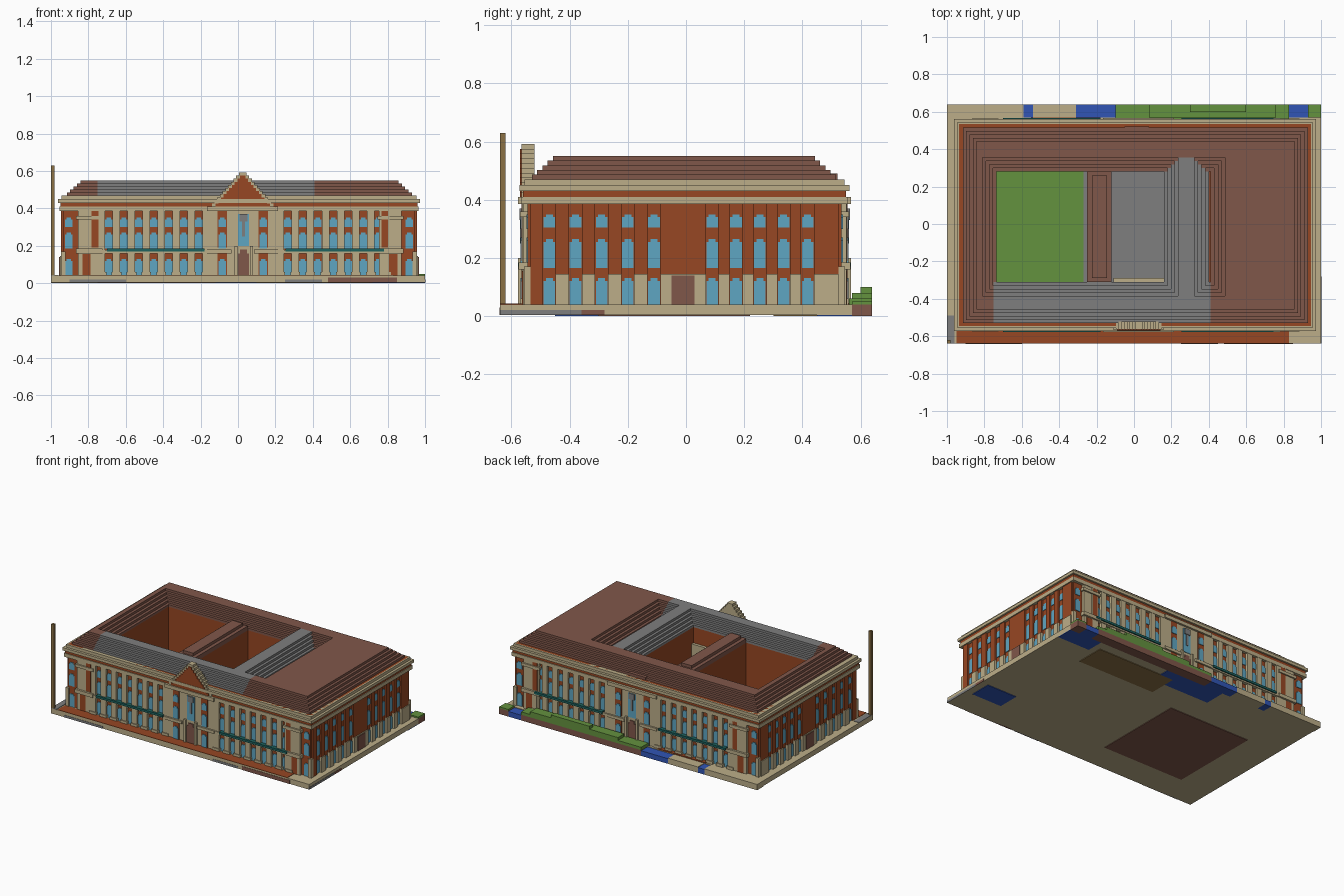
import bpy
import bmesh

default_cube = bpy.data.objects.get("Cube")
if default_cube:
    bpy.data.objects.remove(default_cube, do_unlink=True)


def linear(channel):
    value = channel / 255
    return value / 12.92 if value <= 0.04045 else ((value + 0.055) / 1.055) ** 2.4


def material(name, hexcode):
    rgb = [linear(channel) for channel in bytes.fromhex(hexcode)]
    mat = bpy.data.materials.new(name)
    mat.use_nodes = True
    mat.diffuse_color = (*rgb, 1)
    mat.node_tree.nodes["Principled BSDF"].inputs["Base Color"].default_value = (*rgb, 1)
    return mat


sandstone = material("sandstone", "bcae89")
brick = material("brick", "974723")
roof_brown = material("roof brown", "80574a")
slate = material("slate grey", "7e7e7e")
grass = material("grass green", "64923f")
water = material("water blue", "3155b5")
glass = material("window blue", "5fa6c2")
teal = material("dark teal", "1d625e")
timber = material("timber", "8b7145")


def part(name, mat, boxes):
    """One object made of boxes, each given as x, y and z ranges."""
    bm = bmesh.new()
    for x0, x1, y0, y1, z0, z1 in boxes:
        cube = bmesh.ops.create_cube(bm, size=1)
        for v in cube["verts"]:
            v.co.x = x1 if v.co.x > 0 else x0
            v.co.y = y1 if v.co.y > 0 else y0
            v.co.z = z1 if v.co.z > 0 else z0
    mesh = bpy.data.meshes.new(name)
    bm.to_mesh(mesh)
    bm.free()
    mesh.materials.append(mat)
    obj = bpy.data.objects.new(name, mesh)
    bpy.context.collection.objects.link(obj)
    return obj


def grow(rect, amount):
    x0, x1, y0, y1 = rect
    return x0 - amount, x1 + amount, y0 - amount, y1 + amount


def ring(outer, hole, bottom, top):
    """Four boxes between an outer rectangle and a hole."""
    x0, x1, y0, y1 = outer
    a0, a1, b0, b1 = hole
    return [(x0, a0, y0, y1, bottom, top), (a1, x1, y0, y1, bottom, top),
            (a0, a1, y0, b0, bottom, top), (a0, a1, b1, y1, bottom, top)]


GROUND, EAVES, ROOF = 0.04, 0.385, 0.47
WALLS = (-0.935, 0.945, -0.545, 0.535)
COURT = (-0.735, 0.16, -0.31, 0.28)

# Base slab, paving and underside
part("base", sandstone, [(-1, 1, -0.64, 0.57, 0.004, GROUND)])
part("front_paving", brick, [(-0.95, 0.83, -0.64, -0.56, GROUND, 0.043)])
part("paving_corner", slate, [(-1, -0.96, -0.64, -0.49, GROUND, 0.043)])
part("back_paving", brick, [(-0.55, -0.18, 0.53, 0.57, GROUND, 0.045),
                            (0.25, 0.36, 0.53, 0.57, GROUND, 0.045)])
part("underside_soil", roof_brown, [(-0.75, -0.12, -0.43, 0.22, 0, 0.005)])
part("underside_clay", timber, [(0.1, 0.7, 0.3, 0.5, 0, 0.005)])
part("underside_water", water, [(-0.25, 0.2, 0.42, 0.57, 0, 0.005), (0.75, 1, 0.45, 0.57, 0, 0.005),
                                (0.72, 0.95, -0.45, -0.3, 0, 0.005)])
part("edge_stone", slate, [(0.99, 1.002, -0.64, -0.36, 0.004, 0.02),
                           (-0.9, -0.6, -0.642, -0.63, 0.004, 0.02),
                           (0.25, 0.45, -0.642, -0.63, 0.004, 0.02)])
part("edge_soil", roof_brown, [(0.99, 1.002, -0.36, -0.28, 0.004, 0.02),
                               (0.48, 0.85, -0.642, -0.63, 0.004, 0.03)])

# Bank along the back
part("back_bank", sandstone, [(-1, -0.59, 0.57, 0.64, 0, GROUND), (-0.54, -0.31, 0.57, 0.64, 0, GROUND)])
part("back_ponds", water, [(x0, x1, 0.57, 0.64, 0, 0.036)
                           for x0, x1 in ((-0.59, -0.54), (-0.31, -0.1), (0.83, 0.93))])
part("bank_soil", roof_brown, [(-0.1, 0.83, 0.57, 0.64, 0, GROUND), (0.93, 1, 0.57, 0.64, 0, GROUND)])
part("grass_bank", grass, [(-0.1, 0.83, 0.56, 0.64, GROUND, 0.06), (0.93, 1, 0.57, 0.64, GROUND, 0.05),
                           (0.08, 0.76, 0.57, 0.64, 0.06, 0.08), (0.3, 0.6, 0.6, 0.64, 0.08, 0.1)])

# Main walls around the courtyards
part("walls", brick, ring(WALLS, COURT, GROUND, ROOF))
part("court_lawn", grass, [(-0.735, -0.27, -0.31, 0.28, GROUND, 0.045)])
part("court_paving", slate, [(-0.27, 0.16, -0.31, 0.28, GROUND, 0.045)])
part("court_ledge", sandstone, [(-0.11, 0.16, -0.31, -0.29, GROUND, 0.36)])
part("middle_wing", brick, [(-0.25, -0.12, -0.31, 0.28, GROUND, ROOF)])
part("middle_roof", roof_brown, [(-0.25, -0.12, -0.31, 0.28, ROOF, 0.5),
                                 (-0.225, -0.145, -0.29, 0.26, 0.5, 0.52)])

# Cornice bands
hole = grow(COURT, 0.03)
part("lower_cornice", sandstone, ring(grow(WALLS, 0.02), hole, EAVES, 0.41))
part("frieze", brick, ring(grow(WALLS, 0.015), hole, 0.41, 0.43))
part("upper_cornice", sandstone, ring(grow(WALLS, 0.027), hole, 0.43, 0.45)
     + ring(grow(WALLS, 0.01), hole, 0.45, ROOF))

# Stepped roof: rises from the eaves, falls into the court and a closed valley
brown_steps, slate_steps = [], []
for k in range(5):
    z = (ROOF + 0.016 * k, ROOF + 0.016 * (k + 1))
    x0, x1, y0, y1 = grow((-0.915, 0.93, -0.53, 0.515), -0.018 * k)
    a0, a1, b0, b1 = grow(COURT, 0.019 * k)
    v0, v1 = 0.4 - 0.019 * k, 0.41 + 0.019 * k
    brown_steps += [(x0, a0, b0, y1, *z), (x0, -0.75, y0, b0, *z), (a0, v1, b1, y1, *z),
                    (v1, x1, b0, y1, *z), (0.41, x1, y0, b0, *z)]
    slate_steps += [(-0.75, 0.41, y0, b0, *z), (a1, v0, b0, b1, *z)]
part("brown_roof", roof_brown, brown_steps + [(-0.05, 0.08, 0.49, 0.52, ROOF, 0.49)])
part("slate_roof", slate, slate_steps)


def on_side(side, u0, u1, out, z0, z1):
    """Box standing out from one wall; u runs along that wall."""
    x0, x1, y0, y1 = WALLS
    return {"front": (u0, u1, y0 - out, y0 + 0.002, z0, z1),
            "back": (u0, u1, y1 - 0.002, y1 + out, z0, z1),
            "right": (x1 - 0.002, x1 + out, u0, u1, z0, z1),
            "left": (x0 - out, x0 + 0.002, u0, u1, z0, z1)}[side]


STOREYS = ((GROUND, 0.13), (0.185, 0.27), (0.3, 0.35))
SIDE_STOREYS = ((GROUND, 0.13), (0.165, 0.265), (0.305, 0.35))


def windows(side, centres, storeys, out=0.004):
    """Window with a narrower top course, one per bay and storey."""
    return [on_side(side, u - w, u + w, out, z0, z1 - cut) for u in centres for z0, z1 in storeys
            for w, cut in ((0.02, 0.01), (0.012, 0))]


# Long facades: two rows of bays, a centre bay and end pavilions
left_bays = [-0.69 + 0.08 * i for i in range(7)]
right_bays = [0.265 + 0.081 * i for i in range(7)]
for side in ("front", "back"):
    glazing = windows(side, left_bays + right_bays + [-0.905, 0.915], STOREYS)
    part(side + "_windows", glass, glazing)
    stone, ledges, planters = [], [], []
    for bays in (left_bays, right_bays):
        for u in [b - 0.04 for b in bays] + [bays[-1] + 0.04]:
            stone.append(on_side(side, u - 0.02, u + 0.02, 0.018, GROUND, EAVES))
            ledges.append(on_side(side, u - 0.026, u + 0.026, 0.024, GROUND, 0.06))
        start, end = bays[0] - 0.05, bays[-1] + 0.05
        ledges.append(on_side(side, start, end, 0.024, 0.16, 0.178))
        planters.append(on_side(side, start + 0.04, end - 0.02, 0.032, 0.17, 0.185))
    for s in (-1, 1):
        mid = 0.805 * s + 0.01
        stone.append(on_side(side, mid - 0.06, mid + 0.06, 0.016, GROUND, EAVES))
        ledges.append(on_side(side, mid - 0.07, mid + 0.07, 0.03, 0.16, 0.185))
        ledges.append(on_side(side, mid - 0.07, mid + 0.07, 0.026, 0.34, 0.36))
    stone.append(on_side(side, -0.16, 0.21, 0.018, GROUND, EAVES))
    ledges.append(on_side(side, -0.165, 0.215, 0.032, EAVES, 0.41))
    ledges += [on_side(side, u, u + 0.13, 0.03, 0.16, 0.18) for u in (-0.165, 0.085)]
    part(side + "_pillars", sandstone, stone)
    part(side + "_ledges", sandstone, ledges)
    part(side + "_planters", teal, planters)
    # Brick panels and glazing set on the stone bays
    panels = [on_side(side, u - 0.025, u + 0.025, 0.02, z0, z1) for u in (-0.085, 0.135)
              for z0, z1 in ((GROUND, 0.16), (0.19, EAVES))]
    panels += [on_side(side, u - 0.022, u + 0.022, 0.019, GROUND, 0.155) for u in (-0.81, 0.83)]
    panels += [on_side(side, u - 0.018, u + 0.018, 0.019, 0.19, EAVES) for u in (-0.765, 0.785)]
    part(side + "_brick_panels", brick, panels)
    part(side + "_centre_windows", glass, windows(side, (-0.085, 0.135), STOREYS, 0.024)
         + [on_side(side, 0, 0.06, 0.021, 0.2, 0.37)])
    part(side + "_crest", slate, [on_side(side, 0.008, 0.052, 0.028, 0.33, 0.37),
                                  on_side(side, 0.022, 0.038, 0.025, 0.25, 0.33)])
    part(side + "_door", roof_brown, [on_side(side, 0, 0.06, 0.024, GROUND, 0.16),
                                      on_side(side, 0.012, 0.048, 0.024, 0.16, 0.18)])
    part(side + "_door_frame", sandstone, [on_side(side, u, u + 0.016, 0.032, GROUND, 0.2)
                                           for u in (-0.02, 0.064)])

# Short facades: brick piers on stone feet
side_bays = [-0.47 + 0.09 * i for i in range(5)] + [0.09 + 0.082 * i for i in range(5)]
for side in ("right", "left"):
    part(side + "_windows", glass, windows(side, side_bays, SIDE_STOREYS))
    piers = [(a + 0.022, b - 0.022) for a, b in zip(side_bays, side_bays[1:])]
    piers += [(-0.535, -0.492), (0.44, 0.525)]
    part(side + "_piers", brick, [on_side(side, a, b, 0.012, 0.145, EAVES) for a, b in piers])
    part(side + "_pier_feet", sandstone, [on_side(side, a, b, 0.018, GROUND, 0.145)
                                          for a, b in piers if a != -0.535])
    part(side + "_corner_foot", brick, [on_side(side, -0.535, -0.492, 0.012, GROUND, 0.145)])
    part(side + "_door", roof_brown, [on_side(side, -0.05, 0.03, 0.022, GROUND, 0.14)])

# Corner posts
part("corner_posts", sandstone, [(x - 0.012, x + 0.012, y - 0.012, y + 0.012, GROUND, 0.17)
                                 for x in WALLS[:2] for y in WALLS[2:]])

# Stepped gable with brick infill
steps, infill = [], []
for i in range(11):
    z, half = 0.41 + 0.0165 * i, 0.165 - 0.0145 * i
    steps.append((0.025 - half, 0.025 + half, -0.565, -0.52, z, z + 0.0165))
    if i < 10:
        infill.append((0.045 - half, 0.005 + half, -0.57, -0.56, z, z + 0.0165))
part("gable", sandstone, steps)
part("gable_infill", brick, infill)

# Flagpole
part("pole", timber, [(-1, -0.98, -0.64, -0.62, GROUND, 0.63)])
